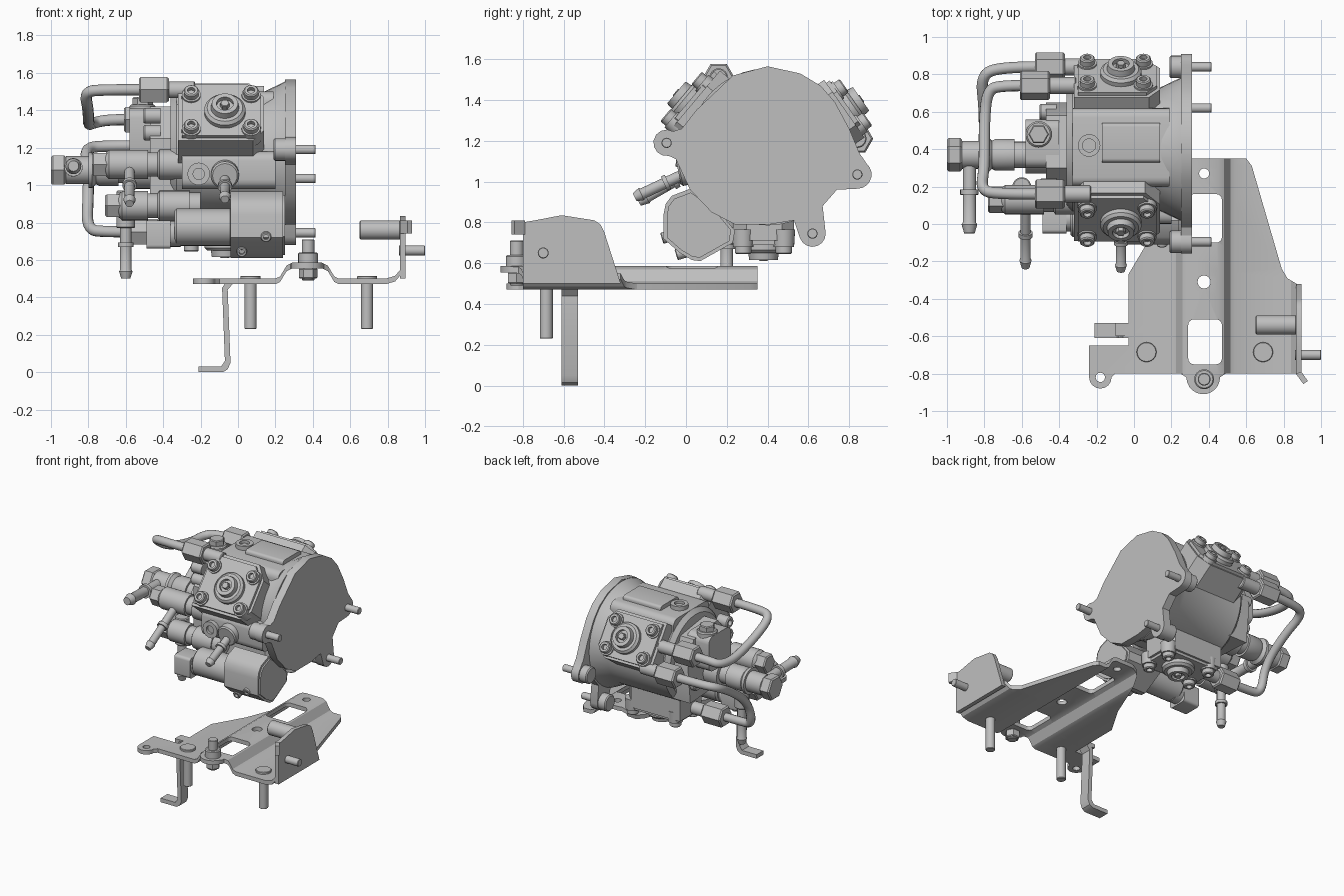
import bpy, bmesh, math
from mathutils import Vector, Matrix

cube = bpy.data.objects.get("Cube")
if cube:
    bpy.data.objects.remove(cube, do_unlink=True)

steel = bpy.data.materials.new("plain grey metal")
steel.use_nodes = True
grey = (0.52, 0.52, 0.52, 1)
steel.diffuse_color = grey
steel.node_tree.nodes["Principled BSDF"].inputs["Base Color"].default_value = grey
parts = []

# World axes used as extrusion frames
ALONG_X = Matrix(((0, 0, 1), (1, 0, 0), (0, 1, 0))).to_4x4()
ALONG_Y = Matrix(((1, 0, 0), (0, 0, -1), (0, 1, 0))).to_4x4()
ALONG_Z = Matrix.Identity(4)
LEFT, RIGHT = Vector((-1, 0, 0)), Vector((1, 0, 0))
UP, DOWN = Vector((0, 0, 1)), Vector((0, 0, -1))


def add_part(name, mesh):
    mesh.materials.clear()
    mesh.materials.append(steel)
    part = bpy.data.objects.new(name, mesh)
    bpy.context.collection.objects.link(part)
    parts.append(part)
    return part


def curve_mesh(name, curve):
    helper = bpy.data.objects.new(name + " helper", curve)
    bpy.context.collection.objects.link(helper)
    graph = bpy.context.evaluated_depsgraph_get()
    mesh = bpy.data.meshes.new_from_object(helper.evaluated_get(graph))
    bpy.data.objects.remove(helper, do_unlink=True)
    return mesh


def plate(name, loops, low, high, frame=ALONG_Z):
    """Extrude an outline, with optional hole loops, from low to high."""
    curve = bpy.data.curves.new(name, 'CURVE')
    curve.dimensions, curve.fill_mode = '2D', 'BOTH'
    curve.extrude = (high - low) / 2
    for loop in loops:
        spline = curve.splines.new('POLY')
        spline.points.add(len(loop) - 1)
        spline.use_cyclic_u = True
        for point, (u, v) in zip(spline.points, loop):
            point.co = (u, v, 0, 1)
    mesh = curve_mesh(name, curve)
    mesh.transform(frame @ Matrix.Translation((0, 0, (low + high) / 2)))
    bm = bmesh.new()
    bm.from_mesh(mesh)
    bmesh.ops.remove_doubles(bm, verts=bm.verts, dist=0.0002)
    bmesh.ops.recalc_face_normals(bm, faces=bm.faces)
    bm.to_mesh(mesh)
    bm.free()
    return add_part(name, mesh)


def arc(u, v, radius, start=0, end=360, count=16):
    steps = count if end - start == 360 else count - 1
    angles = [math.radians(start + (end - start) * i / steps) for i in range(count)]
    return [(u + radius * math.cos(a), v + radius * math.sin(a)) for a in angles]


def rounded(u0, v0, u1, v1, r):
    return (arc(u1 - r, v1 - r, r, 0, 90, 5) + arc(u0 + r, v1 - r, r, 90, 180, 5)
            + arc(u0 + r, v0 + r, r, 180, 270, 5) + arc(u1 - r, v0 + r, r, 270, 360, 5))


def turned(name, origin, axis, profile, sides=24):
    """Turn (distance, radius) pairs about an axis."""
    axis = Vector(axis).normalized()
    frame = Matrix.Translation(origin) @ axis.to_track_quat('Z', 'Y').to_matrix().to_4x4()
    bm = bmesh.new()
    rings = [[bm.verts.new(frame @ Vector((x, y, h))) for x, y in arc(0, 0, r, count=sides)]
             for h, r in profile]
    for lower, upper in zip(rings, rings[1:]):
        for i in range(sides):
            j = (i + 1) % sides
            bm.faces.new((lower[i], lower[j], upper[j], upper[i]))
    bm.faces.new(rings[0][::-1])
    bm.faces.new(rings[-1])
    mesh = bpy.data.meshes.new(name)
    bm.to_mesh(mesh)
    bm.free()
    return add_part(name, mesh)


def rod(name, origin, axis, length, radius, sides=24):
    c = min(radius, length) * 0.12
    return turned(name, origin, axis, [(0, radius - c), (c, radius), (length - c, radius),
                                       (length, radius - c)], sides)


def socket_bolt(name, origin, axis, radius, height):
    return turned(name, origin, axis, [(-height, radius), (height * 0.85, radius),
                  (height, radius * 0.85), (height, radius * 0.5), (height * 0.4, radius * 0.5)])


def nipple(name, origin, axis, length, r=0.027):
    turned(name, origin, axis, [(0, r), (length * 0.4, r), (length * 0.4, r * 1.4),
           (length * 0.47, r * 1.4), (length * 0.47, r), (length * 0.85, r),
           (length * 0.88, r * 1.2), (length, r * 0.8)])


def pipe(name, points, radius=0.03):
    curve = bpy.data.curves.new(name, 'CURVE')
    curve.dimensions = '3D'
    curve.bevel_depth, curve.bevel_resolution = radius, 4
    curve.use_fill_caps = True
    spline = curve.splines.new('NURBS')
    spline.points.add(len(points) - 1)
    for point, co in zip(spline.points, points):
        point.co = (*co, 1)
    spline.order_u, spline.use_endpoint_u, spline.resolution_u = 3, True, 8
    add_part(name, curve_mesh(name, curve))


# Pump housing and mounting flange
AXIS_Y, AXIS_Z = 0.4, 1.17
outline = [(.23, 1.52), (.4, 1.565), (.56, 1.53), (.66, 1.47), (.73, 1.39), (.8, 1.26), (.85, 1.14)]
outline = outline[::-1] + [(.05, 1.35), (-.02, 1.26)] + arc(-.095, 1.19, .065, 60, 280, 9)
outline += [(-.05, 1.11), (.02, .96), (.125, .85), (.24, .79), (.41, .79), (.53, .81)]
outline += arc(.62, .745, .065, 200, 360, 8) + [(.67, .88), (.74, .96)]
outline += arc(.84, 1.035, .07, 270, 410, 8)
plate("mounting_flange", [outline], .25, .31, ALONG_X)
turned("pump_housing", (-.36, AXIS_Y, AXIS_Z), RIGHT, [(0, .3), (.03, .33), (.5, .33), (.615, .385)], 40)
plate("housing_top_cover", [rounded(.2, 1.3, .62, 1.5, .05)], -.33, .19, ALONG_X)
plate("housing_top_boss", [rounded(.33, 1.45, .54, 1.53, .02)], -.17, .14, ALONG_X)
turned("top_plug", (-.24, .42, 1.49), UP, [(0, .06), (.04, .06), (.04, .035), (.02, .035)])
for y, z in ((-.095, 1.19), (.84, 1.035), (.62, .745)):
    rod("flange_ear_boss", (.19, y, z), RIGHT, .1, .06)
    rod("flange_stud", (.2, y, z), RIGHT, .215, .025)


# Three plunger heads around the housing
def plunger_head(name, origin, degrees, low, high, depth, bolt_right, bolt_reach):
    a = math.radians(degrees)
    normal = Vector((0, math.cos(a), math.sin(a)))
    side = normal.cross(RIGHT)
    frame = Matrix.Translation(origin) @ Matrix((RIGHT, side, normal)).transposed().to_4x4()
    shape = [(-.25, low), (.15, low), (.21, low * .6), (.21, high * .55), (.13, high),
             (-.2, high), (-.25, high * .7)]
    plate(name, [shape], -depth, -.085, frame)
    inset = [(u * .92, v * .9) for u, v in shape]
    plate(name + "_raised_face", [inset], -.12, -.065, frame)
    turned(name + "_plug", frame @ Vector((0, 0, -.08)), normal,
           [(0, .11), (.04, .11), (.055, .095), (.055, .075), (.09, .07), (.09, .045), (.065, .045)], 32)
    rod(name + "_plug_core", frame @ Vector((0, 0, -.04)), normal, .055, .025, 6)
    for u in (-.18, bolt_right):
        for v in (-bolt_reach, bolt_reach):
            turned(name + "_bolt_boss", frame @ Vector((u, v, -.14)), normal, [(0, .055), (.085, .05)])
            socket_bolt(name + "_bolt", frame @ Vector((u, v, -.06)), normal, .04, .04)


plunger_head("front_head", (-.07, -.04, 1.43), 140, -.18, .22, .3, .14, .118)
plunger_head("back_head", (-.07, .85, 1.4), 35, -.18, .165, .28, .12, .1)
plunger_head("bottom_head", (-.07, .38, .625), 270, -.15, .15, .25, .17, .1)

# High pressure pipes and their hex nuts
for x, y, z in ((-.37, .16, 1.51), (-.45, .74, 1.35), (-.37, .84, 1.21), (-.42, .36, .75)):
    rod("pipe_nut", (x, y, z), LEFT, .16, .078, 6)
    rod("pipe_nut_neck", (x + .14, y, z), LEFT, .16, .045)
pipe("upper_pipe", [(-.5, .16, 1.51), (-.72, .16, 1.51), (-.82, .18, 1.5), (-.8, .3, 1.4),
                    (-.8, .58, 1.32), (-.78, .72, 1.33), (-.7, .74, 1.35), (-.58, .74, 1.35)])
pipe("lower_pipe", [(-.5, .84, 1.21), (-.7, .84, 1.21), (-.82, .8, 1.2), (-.8, .62, 1.1),
                    (-.8, .42, .95), (-.81, .37, .76), (-.7, .36, .75), (-.56, .36, .75)])

# Rear cover with sensor bosses
plate("rear_cover", [[(.15, .95), (.62, .92), (.65, 1.2), (.58, 1.38), (.3, 1.42), (.15, 1.25)]],
      -.47, -.32, ALONG_X)
plate("rear_valve_block", [rounded(.3, 1.15, .56, 1.41, .05)], -.58, -.4, ALONG_X)
rod("rear_bolt_boss", (-.51, .48, 1.35), UP, .08, .07)
rod("rear_bolt", (-.51, .48, 1.42), UP, .05, .055, 6)
for y, z in ((.2, 1.37), (.2, 1.28), (.58, 1.05), (.6, 1.25)):
    socket_bolt("rear_cover_bolt", (-.46, y, z), LEFT, .042, .045)

# Outlet banjo fitting
turned("outlet_fitting", (-.4, .37, 1.08), LEFT,
       [(0, .1), (.18, .1), (.18, .07), (.24, .07), (.24, .085), (.34, .085), (.36, .075),
        (.38, .095), (.4, .095), (.4, .075), (.52, .075)], 28)
rod("outlet_hex", (-.92, .37, 1.08), LEFT, .08, .09, 6)
nipple("outlet_nipple", (-.88, .34, 1.09), (0, -1, .03), .39, .035)

# Metering valves side by side along the front
for z, reach in ((1.11, .51), (.89, .44)):
    turned("metering_valve", (-.2, .13, z), LEFT,
           [(0, .07), (.06, .07), (.06, .08), (.22, .08), (.23, .065), (.28, .065),
            (.28, .078), (reach - .02, .078), (reach, .06)], 28)
    rod("metering_valve_hex", (-.18 - reach, .13, z), LEFT, .09, .07, 6)
nipple("valve_nipple", (-.58, .08, 1.08), (0, -.87, -.5), .36)
rod("drain_banjo", (-.6, .2, .97), DOWN, .2, .05)
nipple("drain_nipple", (-.6, .2, .82), DOWN, .32, .03)

# Front inlet casting
plate("inlet_casting", [rounded(0, .98, .35, 1.18, .05)], -.3, .2, ALONG_X)
rod("inlet_boss", (-.07, .06, 1.07), (0, -1, -.2), .1, .075)
nipple("inlet_nipple", (-.07, .02, 1.05), (0, -.9, -.42), .3)
turned("inlet_plug", (-.21, .06, 1.06), (0, -1, 0), [(0, .06), (.09, .06), (.09, .03), (.07, .03)])

# Feed pump below the front
feed = [(-.11, .84), (-.1, .89), (-.07, .93), (.02, .965), (.14, .88), (.24, .76), (.23, .7),
        (.07, .61), (.03, .615), (-.03, .65), (-.11, .72)]
plate("feed_pump", [feed], -.04, .24, ALONG_X)
plate("feed_pump_cover", [[(.05 + (y - .05) * .9, .78 + (z - .78) * .9) for y, z in feed]],
      .2, .25, ALONG_X)
rod("feed_pump_barrel", (-.03, .03, .775), LEFT, .31, .1, 32)
rod("feed_pump_neck", (-.3, .03, .74), LEFT, .1, .07)
plate("feed_pump_connector", [rounded(-.05, .66, .1, .81, .02)], -.49, -.36, ALONG_X)
for x, y, z in ((.15, -.09, .73), (.02, -.02, .65)):
    socket_bolt("feed_pump_bolt", (x, y, z), (0, -1, -.3), .028, .03)

# Bracket plate, cut on fold lines and raised into a rib
base = [(.31, .35), (.6, .35), (.63, .31), (.79, -.24), (.82, -.29), (.87, -.32), (.87, -.8), (.49, -.8)]
base += arc(.37, -.82, .09, -60, 0, 5)[::-1] + arc(.37, -.82, .09, 180, 300, 8)[::-1] + [(.25, -.8)]
base += [(-.1, -.8)] + arc(-.18, -.82, .06, 180, 360, 9)[::-1]
base += [(-.24, -.65), (-.03, -.65), (-.03, -.6), (-.1, -.6), (-.1, -.53), (-.03, -.53),
         (-.03, -.27), (.1, -.05), (.2, .2), (.25, .33)]
holes = [rounded(.29, -.75, .47, -.51, .03), rounded(.29, -.1, .47, .16, .03),
         arc(.375, -.31, .035), arc(.375, .27, .027), arc(-.18, -.82, .025)]
bracket = plate("bracket_plate", [base] + holes, .47, .5)
folds = [(.2, 0), (.225, .012), (.26, .07), (.29, .085), (.45, .085), (.48, .07), (.515, .012),
         (.54, 0), (.79, 0), (.84, .015), (.87, .05)]
bm = bmesh.new()
bm.from_mesh(bracket.data)
for x, lift in folds:
    bmesh.ops.bisect_plane(bm, geom=bm.verts[:] + bm.edges[:] + bm.faces[:],
                           plane_co=(x, 0, 0), plane_no=RIGHT)
for vert in bm.verts:
    for (x0, z0), (x1, z1) in zip(folds, folds[1:]):
        if x0 < vert.co.x <= x1 + 0.0001:
            vert.co.z += z0 + (z1 - z0) * (vert.co.x - x0) / (x1 - x0)
            break
bm.to_mesh(bracket.data)
bm.free()

# Bracket side wall with stud, sleeve and bent tab
wall = [(-.8, .5), (-.32, .5), (-.4, .75), (-.42, .79), (-.45, .81), (-.61, .835), (-.74, .81), (-.8, .8)]
plate("bracket_side_wall", [wall], .865, .895, ALONG_X)
plate("bracket_bent_tab", [[(.865, -.8), (.895, -.79), (.93, -.84), (.905, -.855)]], .74, .81)
rod("side_sleeve", (.65, -.54, .76), RIGHT, .22, .052)
rod("side_stud", (.86, -.7, .65), RIGHT, .14, .027)

# Bent leg and foot
leg = [(.0, .5), (-.06, .49), (-.085, .45), (-.07, .06), (-.09, .03), (-.21, .03), (-.21, 0),
       (-.08, 0), (-.055, .015), (-.04, .05), (-.055, .44), (-.03, .47), (0, .47)]
plate("bracket_leg", [leg], .53, .61, ALONG_Y)

# Bracket bolts and locating stud
for x in (.067, .69):
    rod("bracket_bolt_head", (x, -.685, .49), UP, .025, .053)
    rod("bracket_bolt_shaft", (x, -.685, .23), UP, .27, .032)
rod("locating_stud", (.375, -.83, .49), UP, .22, .034)
rod("locating_stud_collar", (.375, -.83, .56), UP, .08, .053)
rod("locating_stud_lower_nut", (.375, -.83, .5), UP, .055, .05, 6)

for part in parts:
    part.select_set(True)
bpy.context.view_layer.objects.active = parts[0]
bpy.ops.object.shade_smooth_by_angle(angle=math.radians(32))
